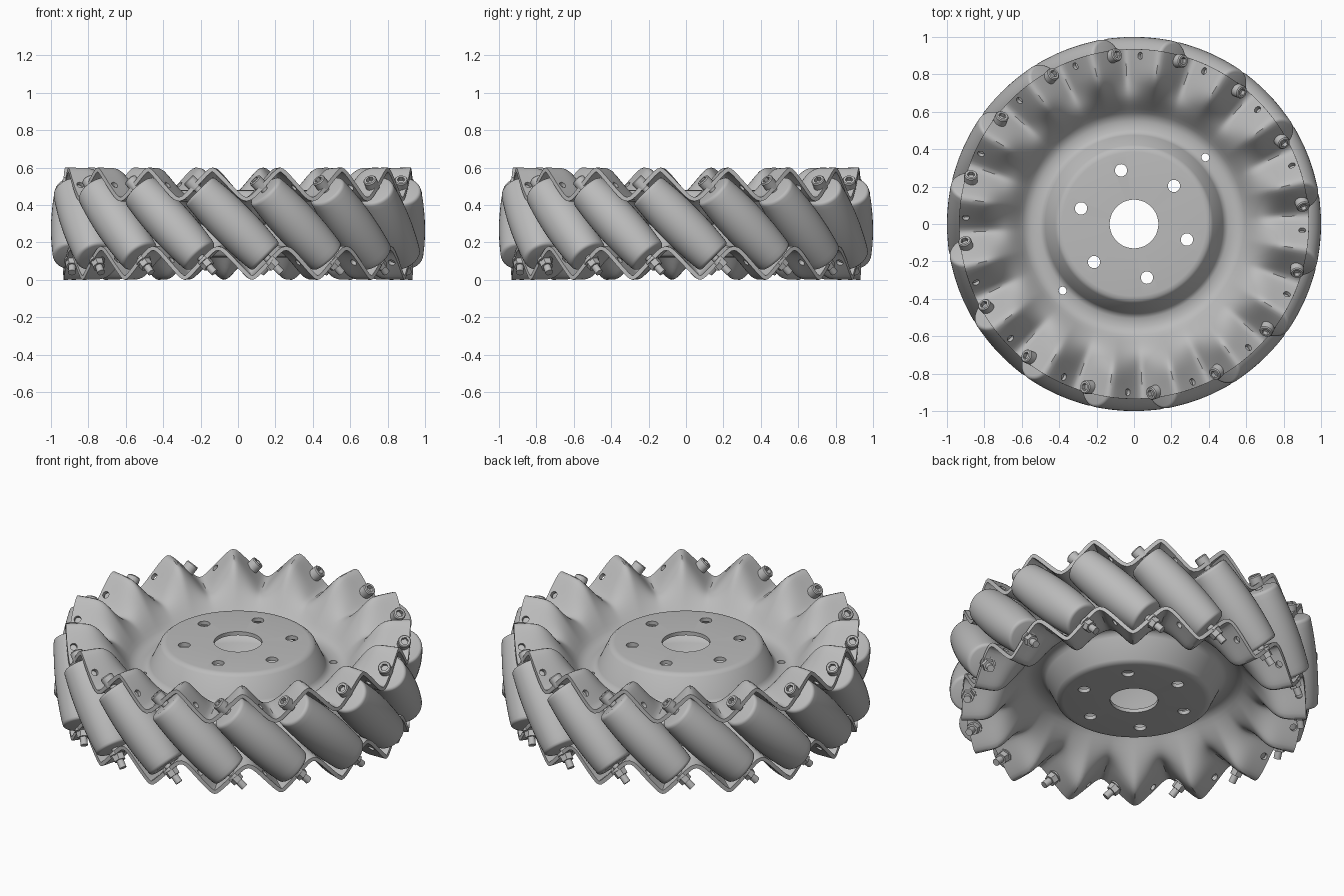
import bpy, bmesh
from math import sin, cos, asin, pi, radians, sqrt
from mathutils import Matrix, Vector

cube = bpy.data.objects.get("Cube")
if cube:
    bpy.data.objects.remove(cube, do_unlink=True)

COUNT = 16                  # rollers around the wheel
AXIS_R = 0.88               # distance of roller axes from the wheel centre
START = radians(-69.4)      # angle of the first roller
MID = 0.3                   # height of the middle plane
SHIFT = radians(12.2)       # angle from a roller's middle to its mounting face
STEP = 2 * pi / COUNT

grey = bpy.data.materials.new("satin_grey")
grey.use_nodes = True
grey.diffuse_color = (0.5, 0.5, 0.5, 1)
grey.node_tree.nodes["Principled BSDF"].inputs["Base Color"].default_value = (0.5, 0.5, 0.5, 1)


def smooth(mesh):
    mesh.shade_smooth()
    mesh.set_sharp_from_angle(angle=radians(38))


def finish(bm, name):
    """Turn a bmesh into a grey mesh that is smooth with sharp edges kept."""
    mesh = bpy.data.meshes.new(name)
    bmesh.ops.recalc_face_normals(bm, faces=bm.faces)
    bm.to_mesh(mesh)
    bm.free()
    mesh.materials.append(grey)
    smooth(mesh)
    return mesh


def place(name, mesh, matrix=Matrix.Identity(4)):
    obj = bpy.data.objects.new(name, mesh)
    bpy.context.scene.collection.objects.link(obj)
    obj.matrix_world = matrix
    return obj


def bridge(bm, a, b):
    n = len(a)
    for i in range(n):
        bm.faces.new((a[i], a[(i + 1) % n], b[(i + 1) % n], b[i]))


def lathe(bm, profile, segs=24):
    """Closed turned solid along z; points are (z, radius, hexagonal?)."""
    rings = []
    for z, r, hexa in profile:
        ring = []
        for i in range(segs):
            a = 2 * pi * i / segs
            k = cos(pi / 6) / cos(a % (pi / 3) - pi / 6) if hexa else 1
            ring.append(bm.verts.new((r * k * cos(a), r * k * sin(a), z)))
        rings.append(ring)
    for a, b in zip(rings, rings[1:]):
        bridge(bm, a, b)
    bm.faces.new(rings[0])
    bm.faces.new(rings[-1])


def frame(origin, axis, outward):
    """Matrix whose local z follows the axis."""
    x = outward.normalized()
    z = axis.normalized()
    return Matrix.Translation(origin) @ Matrix((x, z.cross(x), z)).transposed().to_4x4()


def polar(r, a, z):
    return Vector((r * cos(a), r * sin(a), z))


def tangent(a):
    return Vector((-sin(a), cos(a), 0))


def height(points, r):
    """Interpolated height on a list of (radius, height) points."""
    for (r0, z0), (r1, z1) in zip(points, points[1:]):
        if r <= r1:
            return z0 + (z1 - z0) * (r - r0) / (r1 - r0)
    return points[-1][1]


# Side plate: raised hub, flat ring and a wall that flares into a wavy rim
HUB = [(0.13, 0.48), (0.385, 0.48), (0.405, 0.477), (0.422, 0.463), (0.475, 0.35),
       (0.485, 0.335), (0.505, 0.324), (0.55, 0.324), (0.575, 0.332)]
PEAK = [(0.575, 0.332), (0.6, 0.352), (0.74, 0.545), (0.78, 0.585), (0.82, 0.598), (0.935, 0.6)]
VALLEY = [(0.575, 0.332), (0.6, 0.352), (0.665, 0.42), (0.71, 0.438), (0.935, 0.442)]
FACE = START - SHIFT        # middle of a mounting face on the upper rim


def wave(a):
    k = 0.92
    return asin(k * sin((a - FACE) * COUNT)) / asin(k)


def side_plate(name, hub_angle, small_angle, matrix):
    bm = bmesh.new()
    segs = COUNT * 24
    radii = [r for r, z in HUB] + [0.575 + 0.02 * i for i in range(1, 19)]
    rings = []
    for r in radii:
        ring = []
        for i in range(segs):
            a = 2 * pi * i / segs
            if r <= 0.575:
                z = height(HUB, r)
            else:
                # average a few samples to round the bends
                low, high = (sum(height(p, r + d) for d in (-0.02, 0, 0.02)) / 3
                             if r > 0.6 else height(p, r) for p in (VALLEY, PEAK))
                z = low + (high - low) * (wave(a) + 1) / 2
            ring.append(bm.verts.new(polar(r, a, z)))
        rings.append(ring)
    for a, b in zip(rings, rings[1:]):
        bridge(bm, a, b)
    mesh = finish(bm, name)
    if mesh.polygons[0].normal.z < 0:
        mesh.flip_normals()
    plate = place(name, mesh)
    thick = plate.modifiers.new("thickness", "SOLIDIFY")
    thick.thickness = 0.022
    thick.offset = -1

    # Drill the hub, ring and rim holes
    bm = bmesh.new()

    def drill(r, pos, axis, outward):
        part = bmesh.new()
        lathe(part, [(-0.06, r, False), (0.06, r, False)], 20)
        part.transform(frame(pos, axis, outward))
        temp = bpy.data.meshes.new("drill")
        part.to_mesh(temp)
        part.free()
        bm.from_mesh(temp)
        bpy.data.meshes.remove(temp)

    up = Vector((0, 0, 1))
    for i in range(6):
        a = hub_angle + i * pi / 3
        drill(0.033, polar(0.295, a, 0.47), up, polar(1, a, 0))
    for i in range(2):
        a = small_angle + i * pi
        drill(0.021, polar(0.522, a, 0.315), up, polar(1, a, 0))
    for i in range(COUNT):
        a = FACE + STEP * (i + 0.5) + 0.015
        drill(0.019, polar(0.9, a, 0.51), tangent(a) + up, polar(1, a, 0))
    cutter = place("hole_cutter", finish(bm, "hole_cutter"))
    cutter.hide_render = True
    cut = plate.modifiers.new("holes", "BOOLEAN")
    cut.operation = "DIFFERENCE"
    cut.solver = "EXACT"
    cut.object = cutter
    bpy.context.view_layer.update()
    graph = bpy.context.evaluated_depsgraph_get()
    result = bpy.data.meshes.new_from_object(plate.evaluated_get(graph))
    plate.modifiers.clear()
    plate.data = result
    smooth(result)
    bpy.data.objects.remove(cutter, do_unlink=True)
    plate.matrix_world = matrix


hub_a, small_a = radians(43.6), radians(43)
side_plate("upper_side_plate", hub_a, small_a, Matrix.Identity(4))
turn = (Matrix.Translation((0, 0, MID)) @ Matrix.Rotation(pi, 4, polar(1, START, 0))
        @ Matrix.Translation((0, 0, -MID)))
side_plate("lower_side_plate", 2 * START - hub_a, 2 * START - small_a, turn)

# Barrel roller: its radius follows the wheel's outer cylinder
HALF, ROUND = 0.253, 0.018
bm = bmesh.new()
barrel = [(s, sqrt(1 - s * s / 2) - AXIS_R, False)
          for s in [(HALF - ROUND) * i / 8 for i in range(-8, 9)]]
end_r = barrel[0][1]
fillet = [(HALF - ROUND * (1 - sin(t)), end_r - ROUND * (1 - cos(t)), False)
          for t in (pi / 6, pi / 3, pi / 2)]
lathe(bm, [(-s, r, h) for s, r, h in reversed(fillet)] + barrel + fillet, 40)
roller = finish(bm, "roller")

# Bolt: socket head above, shaft through the roller, nut and tip below
bm = bmesh.new()
lathe(bm, [(-0.37, 0.016, False), (-0.37, 0.02, False), (-0.325, 0.02, False),
           (-0.325, 0.034, True), (-0.29, 0.036, True), (-0.29, 0.042, False),
           (-0.275, 0.042, False), (-0.275, 0.02, False), (0.27, 0.02, False),
           (0.27, 0.036, False), (0.328, 0.036, False), (0.334, 0.031, False),
           (0.334, 0.021, True), (0.31, 0.021, True)])
bolt = finish(bm, "bolt")

for i in range(COUNT):
    a = START + i * STEP
    m = frame(polar(AXIS_R, a, MID), Vector((0, 0, 1)) - tangent(a), polar(1, a, 0))
    place(f"roller_{i + 1:02d}", roller, m)
    place(f"bolt_{i + 1:02d}", bolt, m)
